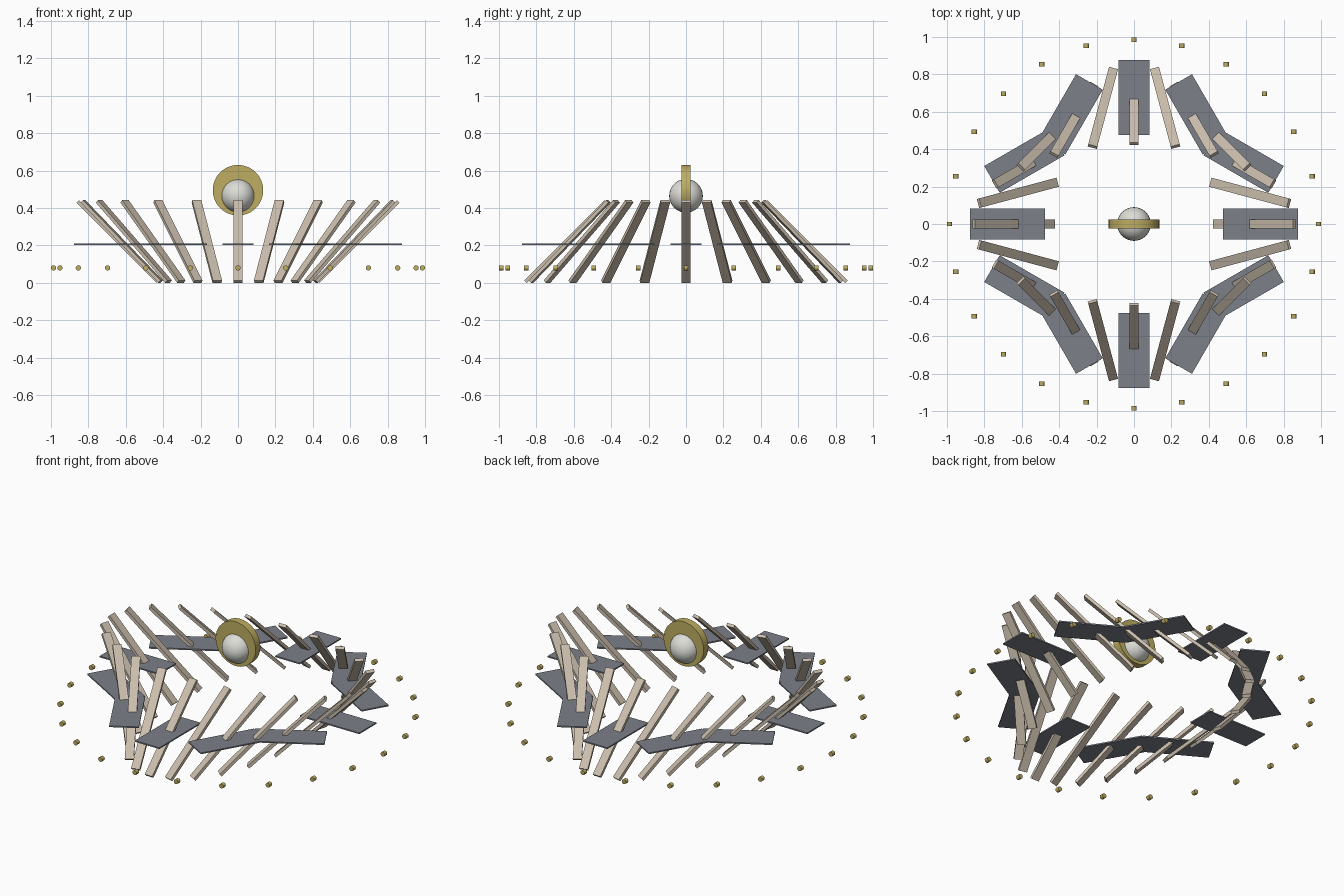
import bpy
from math import sin, cos, radians, pi

if "Cube" in bpy.data.objects:
    bpy.data.objects.remove(bpy.data.objects["Cube"])


def material(name, rgb):
    m = bpy.data.materials.new(name)
    m.diffuse_color = (*rgb, 1)
    m.use_nodes = True
    m.node_tree.nodes["Principled BSDF"].inputs["Base Color"].default_value = m.diffuse_color
    return m


wood = material("pale_wood", (0.60, 0.52, 0.42))
slate = material("slate", (0.20, 0.22, 0.25))
gold = material("gold", (0.52, 0.42, 0.12))
pearl = material("pearl", (0.72, 0.72, 0.68))


def finish(name, mat, smooth=False):
    o = bpy.context.object
    o.name = name
    o.data.materials.append(mat)
    if smooth:
        bpy.ops.object.shade_smooth_by_angle(angle=radians(35))
    return o


def box(name, loc, size, rot, mat):
    bpy.ops.mesh.primitive_cube_add(size=1, location=loc, rotation=rot)
    o = finish(name, mat)
    o.scale = size


def disc(name, loc, radius, depth, sides, mat):
    # cylinder lying along the y axis
    bpy.ops.mesh.primitive_cylinder_add(vertices=sides, radius=radius, depth=depth,
                                        location=loc, rotation=(pi / 2, 0, 0))
    finish(name, mat, True)


def ring(count, radius, z):
    for i in range(count):
        a = 2 * pi * i / count
        yield i, a, (radius * cos(a), radius * sin(a), z)


# leaning slats: turned opposite to their position angle
for i, a, p in ring(24, 0.643, 0.221):
    box(f"slat_{i}", p, (0.606, 0.05, 0.018), (0, -pi / 4, -a), wood)

# flat horizontal plates, turned the same way
for i, a, p in ring(12, 0.677, 0.205):
    box(f"plate_{i}", p, (0.40, 0.165, 0.008), (0, 0, -a), slate)

# outer ring of small studs
for i, a, p in ring(24, 0.986, 0.08):
    disc(f"stud_{i}", p, 0.014, 0.024, 16, gold)

# central disc with a ball set through it
disc("centre_disc", (0, 0, 0.495), 0.135, 0.046, 48, gold)
bpy.ops.mesh.primitive_uv_sphere_add(segments=32, ring_count=16, radius=0.09,
                                     location=(0, 0, 0.465))
finish("centre_ball", pearl, True)
